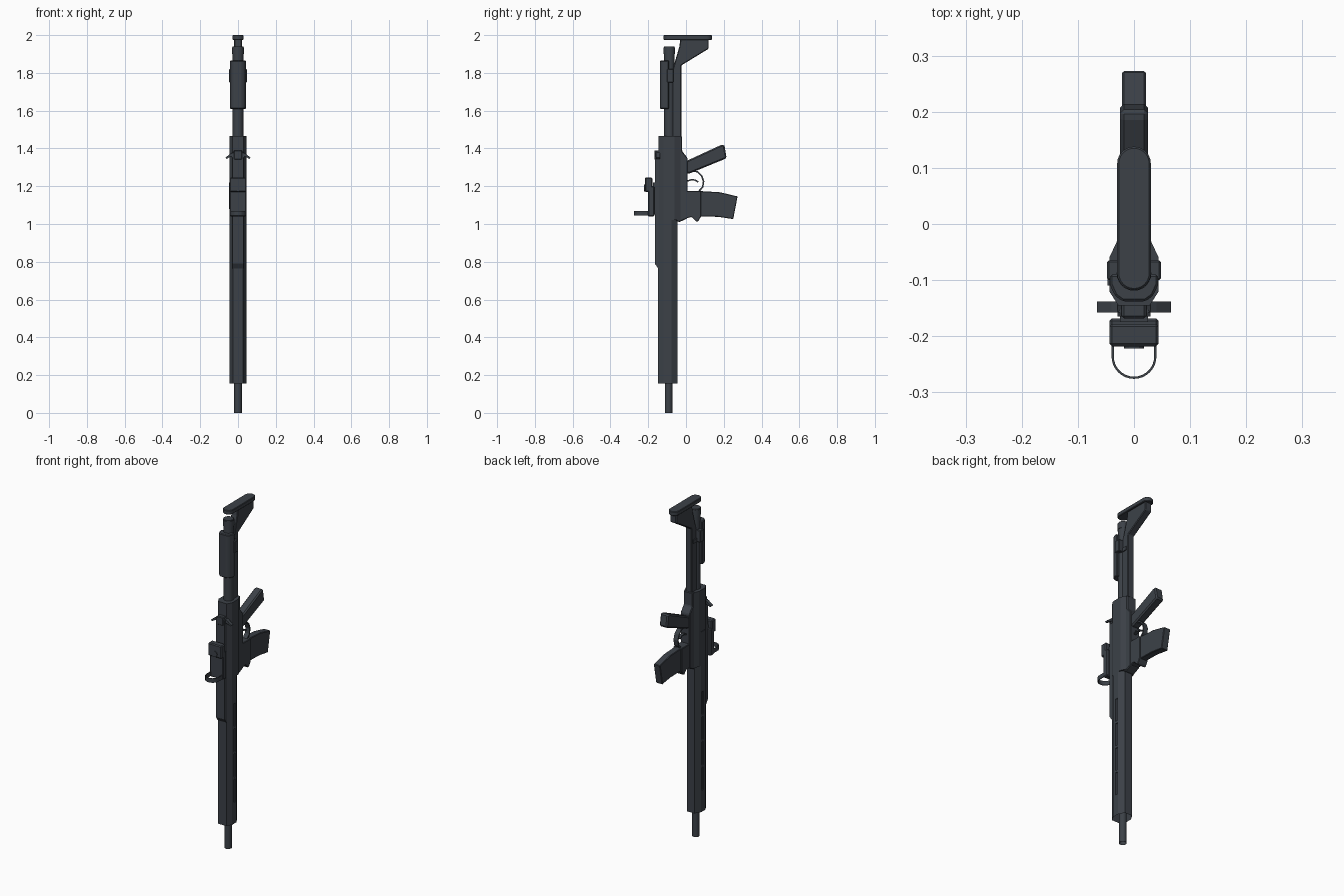
import bpy, bmesh, math
from mathutils import Vector

if "Cube" in bpy.data.objects:
    bpy.data.objects.remove(bpy.data.objects["Cube"], do_unlink=True)


def material(name, rgb):
    m = bpy.data.materials.new(name)
    m.use_nodes = True
    m.diffuse_color = (*rgb, 1)
    m.node_tree.nodes["Principled BSDF"].inputs["Base Color"].default_value = (*rgb, 1)
    return m


GREY = material("slate grey", (0.045, 0.053, 0.064))


def finish(name, bm, bevel=0, smooth=False):
    bmesh.ops.recalc_face_normals(bm, faces=bm.faces)
    me = bpy.data.meshes.new(name)
    bm.to_mesh(me)
    bm.free()
    ob = bpy.data.objects.new(name, me)
    bpy.context.collection.objects.link(ob)
    me.materials.append(GREY)
    if bevel:
        mod = ob.modifiers.new("bevel", "BEVEL")
        mod.width, mod.segments, mod.limit_method = bevel, 1, "ANGLE"
    if smooth:
        bpy.context.view_layer.objects.active = ob
        ob.select_set(True)
        bpy.ops.object.shade_smooth_by_angle(angle=math.radians(35))
        ob.select_set(False)
    return ob


def extrude(bm, points, offset):
    face = bm.faces.new([bm.verts.new(p) for p in points])
    res = bmesh.ops.extrude_face_region(bm, geom=[face])
    moved = [v for v in res["geom"] if isinstance(v, bmesh.types.BMVert)]
    bmesh.ops.translate(bm, verts=moved, vec=Vector(offset))
    return face


def side(name, profile, half, bevel=0):
    """Side profile (y, z) extruded symmetrically across x."""
    bm = bmesh.new()
    extrude(bm, [(-half, y, z) for y, z in profile], (2 * half, 0, 0))
    return finish(name, bm, bevel)


def prism(name, section, z0, z1, bevel=0, recess=0, smooth=False):
    """Cross-section (x, y) extruded along z, with an optional hollow lower end."""
    bm = bmesh.new()
    face = extrude(bm, [(x, y, z0) for x, y in section], (0, 0, z1 - z0))
    if recess:
        bmesh.ops.recalc_face_normals(bm, faces=bm.faces)
        bmesh.ops.inset_region(bm, faces=[face], thickness=0.007)
        bmesh.ops.translate(bm, verts=face.verts, vec=(0, 0, recess))
    return finish(name, bm, bevel, smooth)


def box(name, x, y, z, bevel=0):
    return prism(name, [(x[0], y[0]), (x[1], y[0]), (x[1], y[1]), (x[0], y[1])], *z, bevel)


def arc(cx, cy, r, a0, a1, n):
    angles = [math.radians(a0 + (a1 - a0) * i / n) for i in range(n + 1)]
    return [(cx + r * math.cos(a), cy + r * math.sin(a)) for a in angles]


def mirrored(half):
    return half + [(-x, y) for x, y in reversed(half)]


def strip(name, points, width, thick):
    """Flat band following an open (y, z) path."""
    ps = [Vector(p) for p in points]
    inner, outer = [], []
    for i, p in enumerate(ps):
        t = (ps[min(i + 1, len(ps) - 1)] - ps[max(i - 1, 0)]).normalized()
        n = Vector((-t.y, t.x)) * thick / 2
        inner.append(p - n)
        outer.append(p + n)
    return side(name, [tuple(p) for p in outer + inner[::-1]], width)


# Barrel and hollow-ended octagonal handguard
prism("barrel", arc(0, -0.092, 0.02, 0, 345, 23), 0, 0.9, recess=0.03, smooth=True)
guard = prism("handguard", mirrored([(0.027, -0.148), (0.044, -0.118), (0.044, -0.078), (0.024, -0.044)]),
              0.155, 1.03, recess=0.1)

# Slots cut through the handguard sides
bm = bmesh.new()
for i in range(4):
    z = 0.28 + i * 0.149
    for s in (-1, 1):
        extrude(bm, [(s * 0.039, y, zz) for y, zz in
                     ((-0.1, z), (-0.084, z), (-0.084, z + 0.135), (-0.1, z + 0.135))], (s * 0.02, 0, 0))
cutter = finish("slot_cutter", bm)
cutter.hide_render = True
cutter.hide_set(True)
cut = guard.modifiers.new("slots", "BOOLEAN")
cut.object, cut.solver = cutter, "EXACT"

# Receivers and top rail
prism("upper_receiver", mirrored([(0.028, -0.145), (0.044, -0.12), (0.044, -0.06), (0.03, -0.03)]), 1.02, 1.465)
side("top_rail", [(-0.13, 0.74), (-0.148, 0.765), (-0.165, 0.79), (-0.165, 1.375), (-0.14, 1.385), (-0.13, 1.46)], 0.029)
side("lower_receiver", [(-0.06, 1.02), (-0.035, 1.01), (0.008, 1.03), (0.008, 1.35),
                        (-0.02, 1.385), (-0.02, 1.465), (-0.06, 1.465)], 0.03, 0.004)
side("magazine_well", [(-0.04, 1.02), (0.03, 1.037), (0.055, 1.012), (0.065, 1.015),
                       (0.08, 1.04), (0.08, 1.175), (-0.04, 1.175)], 0.028, 0.003)
side("magazine", [(0.04, 1.04), (0.08, 1.04), (0.17, 1.038), (0.25, 1.026), (0.273, 1.146),
                  (0.18, 1.168), (0.08, 1.174), (0.04, 1.174)], 0.021, 0.003)
side("grip", [(-0.01, 1.265), (0.02, 1.268), (0.215, 1.348), (0.203, 1.42), (0.185, 1.418), (-0.01, 1.328)], 0.025, 0.007)
strip("trigger_guard", [(0.03, 1.28), (0.06, 1.277), (0.083, 1.255), (0.093, 1.225), (0.088, 1.195), (0.065, 1.17)], 0.014, 0.008)
strip("trigger", [(0.0, 1.225), (0.03, 1.235), (0.05, 1.232), (0.065, 1.222)], 0.008, 0.008)
box("bolt_cover", (-0.047, -0.04), (-0.11, -0.075), (1.08, 1.22))

# Charging handle with swept wings
bm = bmesh.new()
extrude(bm, [(x, -0.158, z) for x, z in mirrored(
    [(0.025, 1.38), (0.04, 1.372), (0.066, 1.352), (0.06, 1.345), (0.035, 1.358), (0.025, 1.345)])], (0, 0.02, 0))
finish("charging_handle", bm)
box("rear_sight_base", (-0.022, 0.022), (-0.168, -0.13), (1.34, 1.39), 0.004)

# Sight: mount, body, hood and open lens ring
box("sight_mount", (-0.025, 0.025), (-0.175, -0.155), (1.05, 1.22))
box("sight_body", (-0.044, 0.044), (-0.202, -0.168), (1.04, 1.2), 0.005)
box("sight_hood", (-0.044, 0.044), (-0.218, -0.178), (1.17, 1.245), 0.005)
outer = [(0.04, -0.19)] + arc(0, -0.236, 0.04, 0, -180, 16) + [(-0.04, -0.19)]
inner = [(-0.036, -0.19)] + arc(0, -0.236, 0.036, -180, 0, 16) + [(0.036, -0.19)]
prism("sight_lens_ring", outer + inner, 1.045, 1.07)
bm = bmesh.new()
extrude(bm, [(x, -0.212, z) for x, z in arc(0, 1.19, 0.018, 0, 330, 11)], (0, -0.01, 0))
finish("sight_dial", bm)

# Stock: buffer tube, lower strut, flared heel and butt pad
prism("buffer_tube", arc(0, -0.088, 0.028, 0, 345, 23), 1.44, 1.94, smooth=True)
side("stock_strut", [(-0.08, 1.44), (-0.024, 1.44), (-0.024, 1.84), (0.12, 1.928), (0.12, 1.978),
                     (-0.03, 1.978), (-0.035, 1.94), (-0.07, 1.82)], 0.021, 0.004)
prism("butt_pad", arc(0, -0.088, 0.03, 180, 360, 12) + arc(0, 0.108, 0.03, 0, 180, 12), 1.975, 2, 0.003, smooth=True)
prism("stock_collar", arc(0, -0.088, 0.031, 0, 345, 23), 1.9, 1.935, smooth=True)

# Cheek rest saddle and its clamp
prism("cheek_rest", mirrored([(0.02, -0.138), (0.034, -0.128), (0.043, -0.108), (0.043, -0.09)]), 1.61, 1.865, 0.004)
box("cheek_clamp", (-0.048, 0.048), (-0.1, -0.065), (1.75, 1.82), 0.003)
box("clamp_bar", (-0.026, 0.026), (-0.085, -0.035), (1.75, 1.772))
